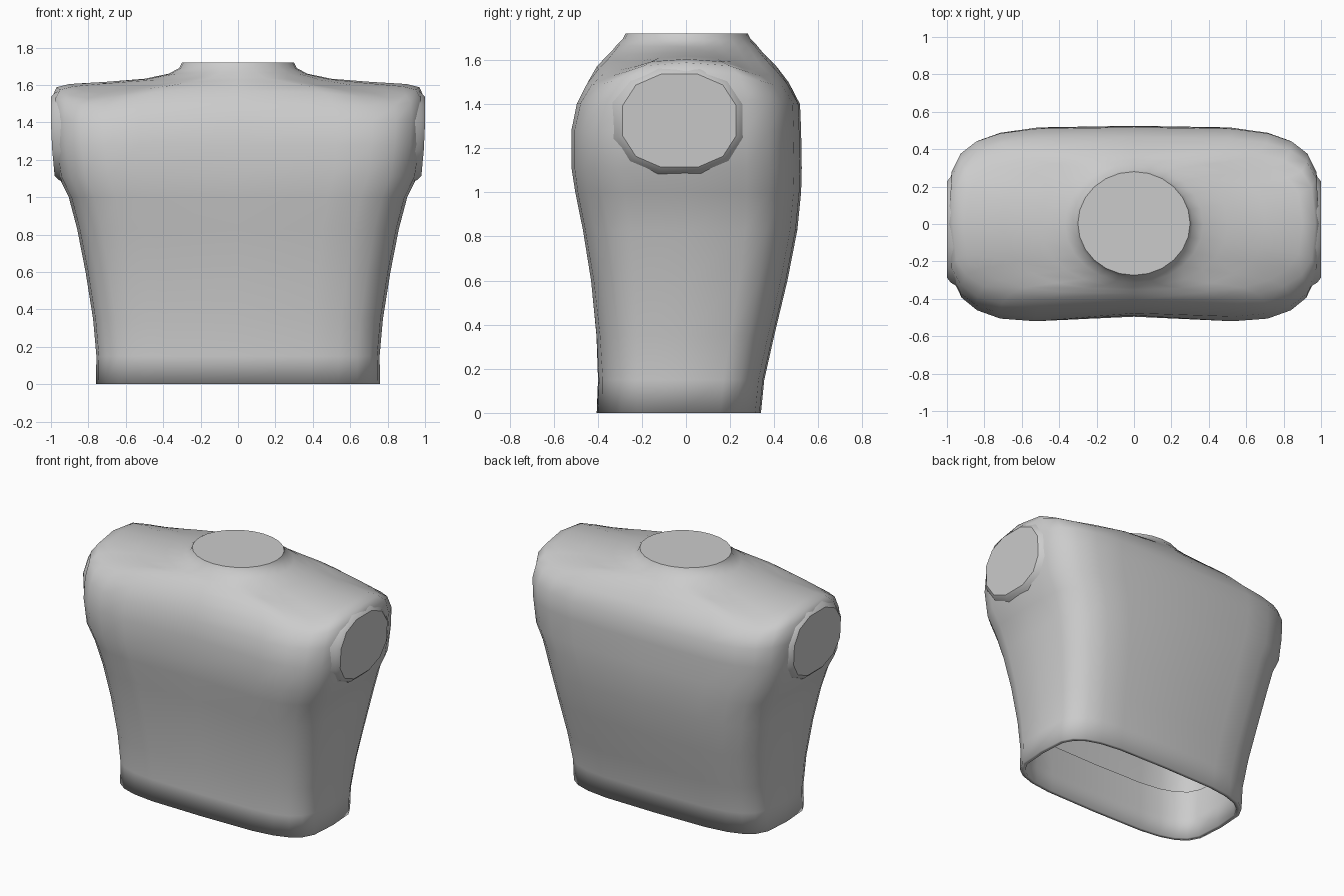
import bpy, bmesh, math

if "Cube" in bpy.data.objects:
    bpy.data.objects.remove(bpy.data.objects["Cube"])

N = 24


def power(v, p):
    return math.copysign(abs(v) ** p, v)


def ring(bm, w, yf, yb, zc, zs, n=4, drop=0, hollow=0):
    """Superellipse loop; height blends from front/back (zc) to the sides (zs)."""
    verts = []
    for i in range(N):
        a = 2 * math.pi * i / N
        c, s = math.cos(a), math.sin(a)
        x = w * power(c, 2 / n)
        y = (yf + yb) / 2 + (yb - yf) / 2 * power(s, 2 / n)
        if s < 0:
            y += hollow * max(0, 1 - (x / 0.6) ** 2)
        z = zc * s * s + zs * c * c - drop * (2 * s * c) ** 2
        verts.append(bm.verts.new((x, y, z)))
    return verts


def loft(bm, loops):
    for a, b in zip(loops, loops[1:]):
        k = len(a)
        for i in range(k):
            j = (i + 1) % k
            bm.faces.new((a[i], a[j], b[j], b[i]))
    return bm.faces.new(loops[-1])


def finish(bm, name, cap):
    """Smooth mesh with a crisp edge round its flat end cap."""
    bm.normal_update()
    for f in bm.faces:
        f.smooth = f is not cap
    for e in cap.edges:
        e.smooth = False
    me = bpy.data.meshes.new(name)
    bm.to_mesh(me)
    bm.free()
    ob = bpy.data.objects.new(name, me)
    bpy.context.collection.objects.link(ob)


# trunk sections: half width, front y, back y, height
trunk = [
    (0.76, -0.405, 0.34, 0),
    (0.757, -0.405, 0.355, 0.15),
    (0.775, -0.42, 0.40, 0.35),
    (0.815, -0.45, 0.46, 0.6),
    (0.86, -0.49, 0.505, 0.83),
    (0.905, -0.525, 0.522, 1.0),
    (0.96, -0.54, 0.525, 1.11),
    (0.985, -0.54, 0.522, 1.28),
]
# shoulder to neck: half width, half depth, centre z, side z, squareness, corner drop
shoulder = [
    (0.992, 0.514, 1.40, 1.42, 4.3, 0),
    (0.992, 0.462, 1.50, 1.54, 4.1, 0.03),
    (0.97, 0.408, 1.57, 1.588, 3.6, 0.05),
    (0.90, 0.375, 1.605, 1.605, 3.2, 0.05),
    (0.70, 0.355, 1.625, 1.617, 2.6, 0.03),
    (0.50, 0.34, 1.64, 1.633, 2.2, 0.01),
    (0.37, 0.318, 1.667, 1.66, 2, 0),
    (0.315, 0.29, 1.695, 1.69, 2, 0),
    (0.30, 0.277, 1.72, 1.72, 2, 0),
]

# torso shell: folded inner hem, trunk, shoulders, neck
bm = bmesh.new()
loops = [ring(bm, w - 0.03, f + 0.025, b - 0.025, z, z)
         for w, f, b, z in reversed(trunk[:3])]
loops += [ring(bm, w, f, b, z, z, n=4 + 0.25 * z, hollow=0.04 * z)
          for w, f, b, z in trunk]
for w, d, zc, zs, n, drop in shoulder:
    loops.append(ring(bm, w, 0.003 - d, 0.003 + d, zc, zs, n, drop,
                      hollow=0.2 * max(0, 1.57 - zc)))
finish(bm, "torso", loft(bm, loops))

# flat arm ends: twelve-sided bevelled caps, mirrored
for side, name in ((1, "right_arm_cap"), (-1, "left_arm_cap")):
    bm = bmesh.new()
    loops = []
    for x, k in ((0.93, 1.22), (0.98, 1.1), (1.0, 1.0)):
        loop = []
        for i in range(12):
            a = 2 * math.pi * (i + 0.5) / 12
            c, s = power(math.cos(a), 0.85), power(math.sin(a), 0.85)
            tilt = 0.02 * max(0, -s)
            loop.append(bm.verts.new((side * (x - tilt), -0.03 + 0.265 * k * c,
                                      1.325 + 0.217 * k * s)))
        if side < 0:
            loop.reverse()
        loops.append(loop)
    finish(bm, name, loft(bm, loops))
